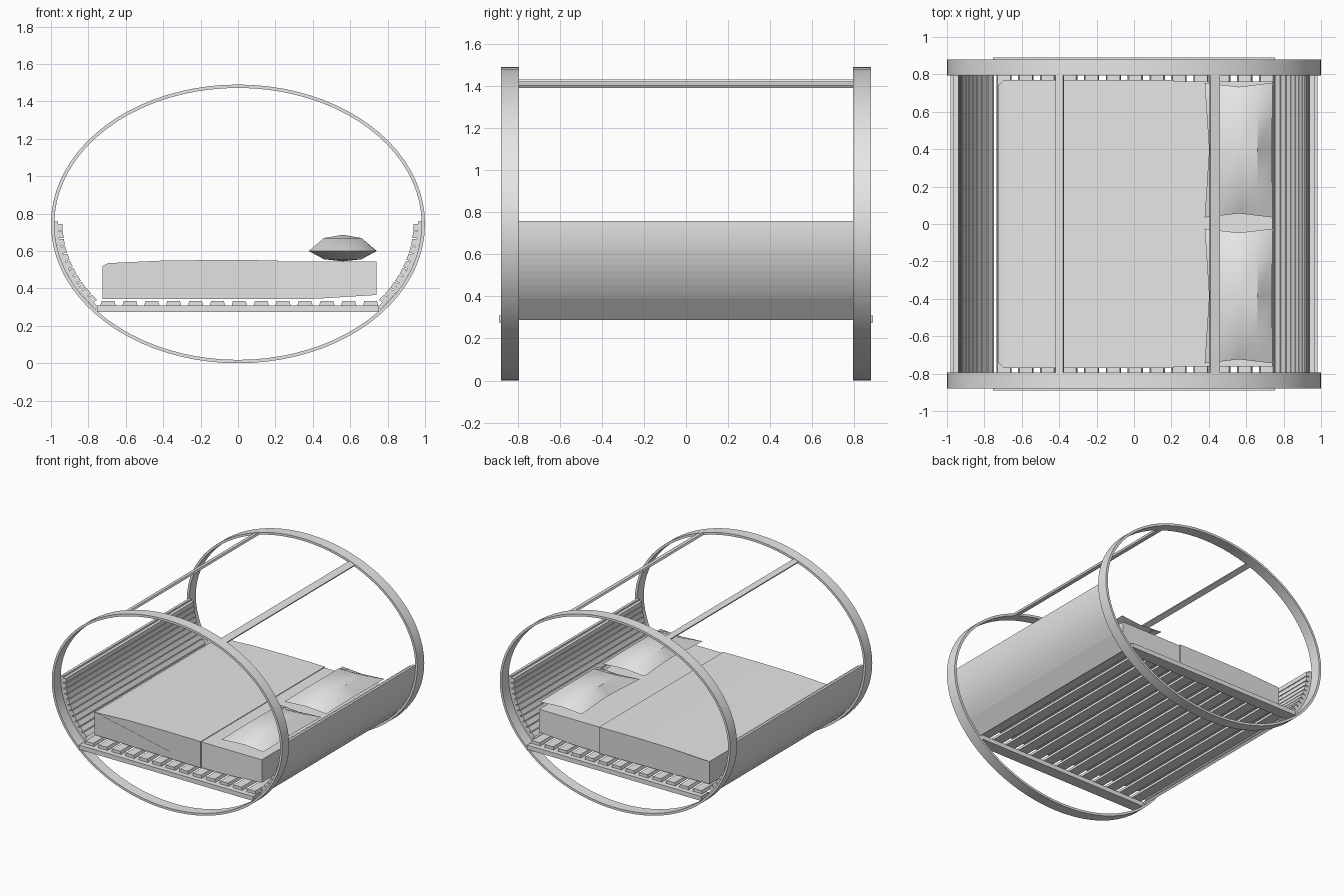
import bpy, bmesh, math

cube = bpy.data.objects.get("Cube")
if cube:
    bpy.data.objects.remove(cube, do_unlink=True)

GREY = (0.8, 0.8, 0.8, 1)
mat = bpy.data.materials.new("plain_grey")
mat.use_nodes = True
mat.diffuse_color = GREY
mat.node_tree.nodes["Principled BSDF"].inputs["Base Color"].default_value = GREY

CENTRE_Z = 0.745
RING_IN, RING_OUT = 0.795, 0.88


def finish(name, bm, smooth=False):
    bmesh.ops.recalc_face_normals(bm, faces=bm.faces)
    mesh = bpy.data.meshes.new(name)
    bm.to_mesh(mesh)
    bm.free()
    mesh.materials.append(mat)
    obj = bpy.data.objects.new(name, mesh)
    bpy.context.collection.objects.link(obj)
    if smooth:
        bpy.ops.object.select_all(action="DESELECT")
        obj.select_set(True)
        bpy.context.view_layer.objects.active = obj
        bpy.ops.object.shade_smooth_by_angle(angle=math.radians(30))
    return obj


def add_band(bm, inset, thick, angles, y0, y1, closed=False):
    """Strip that follows the oval, set in from its outer edge."""
    rows = []
    for t in angles:
        c, s = math.cos(t), math.sin(t)
        row = []
        for d, y in ((inset, y0), (inset, y1), (inset + thick, y1), (inset + thick, y0)):
            row.append(bm.verts.new(((1 - d) * c, y, CENTRE_Z + (CENTRE_Z - d) * s)))
        rows.append(row)
    pairs = list(zip(rows, rows[1:]))
    if closed:
        pairs.append((rows[-1], rows[0]))
    else:
        bm.faces.new(rows[0])
        bm.faces.new(rows[-1])
    for a, b in pairs:
        for i in range(4):
            j = (i + 1) % 4
            bm.faces.new((a[i], a[j], b[j], b[i]))


def add_box(bm, x0, x1, y0, y1, z0, z1):
    verts = bmesh.ops.create_cube(bm, size=1)["verts"]
    for v in verts:
        v.co.x = x1 if v.co.x > 0 else x0
        v.co.y = y1 if v.co.y > 0 else y0
        v.co.z = z1 if v.co.z > 0 else z0
    return verts


def prism(name, profile, half_y):
    bm = bmesh.new()
    ends = [[bm.verts.new((x, y, z)) for x, z in profile] for y in (-half_y, half_y)]
    for end in ends:
        bm.faces.new(end)
    n = len(profile)
    for i in range(n):
        j = (i + 1) % n
        bm.faces.new((ends[0][i], ends[0][j], ends[1][j], ends[1][i]))
    return bm


# Oval end hoops
for name, y0, y1 in (("front_hoop", -RING_OUT, -RING_IN), ("back_hoop", RING_IN, RING_OUT)):
    bm = bmesh.new()
    add_band(bm, 0, 0.018, [math.tau * i / 80 for i in range(80)], y0, y1, True)
    finish(name, bm, True)

# Canopy bars joining the hoops
for name, x0, x1 in (("right_top_bar", -0.42, -0.38), ("left_top_bar", 0.41, 0.46)):
    bm = bmesh.new()
    add_band(bm, 0.003, 0.015, [math.acos(x0), math.acos(x1)], -RING_IN, RING_IN)
    finish(name, bm)

# Curved side walls: outer facets, one plain lower facet, inner slats
for side, flip in (("left", False), ("right", True)):
    def turn(deg):
        t = math.radians(deg)
        return math.pi - t if flip else t

    bm = bmesh.new()
    stops = [1 - 30 * i / 11 for i in range(12)] + [-39]
    add_band(bm, 0.018, 0.02, [turn(d) for d in stops], -RING_IN, RING_IN)
    finish(side + "_wall", bm)

    bm = bmesh.new()
    step = 37 / 11
    for i in range(11):
        top = -i * step
        add_band(bm, 0.038, 0.024, [turn(top), turn(top - step * 0.85)], -RING_IN, RING_IN)
    finish(side + "_wall_slats", bm)

# Base rails under the slats
for name, s in (("front_rail", -1), ("back_rail", 1)):
    bm = bmesh.new()
    ys = sorted((s * 0.80, s * 0.89))
    add_box(bm, -0.755, 0.755, ys[0], ys[1], 0.275, 0.31)
    finish(name, bm)

# Base slats with chamfered top edges
bm = bmesh.new()
for i in range(13):
    x = -0.695 + i * 0.117
    for v in add_box(bm, x - 0.041, x + 0.041, -0.85, 0.85, 0.308, 0.333):
        if v.co.z > 0.32:
            v.co.x += 0.007 if v.co.x < x else -0.007
finish("base_slats", bm)

# Mattress head end
bm = prism("mattress", [(0.2, 0.343), (0.42, 0.345), (0.74, 0.365), (0.74, 0.545), (0.2, 0.545)], 0.762)
finish("mattress", bm)

# Blanket over the foot end, with cut corners
bm = prism("blanket", [(-0.725, 0.343), (0.215, 0.343), (0.215, 0.55), (-0.1, 0.552),
                       (-0.4, 0.549), (-0.695, 0.54), (-0.725, 0.52)], 0.77)
for v in bm.verts:
    if v.co.x < -0.72:
        v.co.y *= 0.965
    elif v.co.x < -0.6:
        v.co.z -= 0.005
finish("blanket", bm)

# Two plump pillows with pulled-out corners
STOPS = (-1, -0.55, 0, 0.55, 1)
RISE = {1: 0, 0.55: 0.8, 0: 1}


def pillow(name, y_mid):
    bm = bmesh.new()
    for sign, height in ((1, 0.087), (-1, 0.055)):
        grid = []
        for u in STOPS:
            row = []
            for v in STOPS:
                h = min(RISE[abs(u)], RISE[abs(v)])
                pull_x = 1 - 0.13 * (1 - abs(v)) * (u == -1) - 0.03 * (1 - abs(v)) * (u == 1)
                pull_y = 1 - 0.06 * (1 - abs(u)) * (abs(v) == 1)
                row.append(bm.verts.new((0.56 + 0.182 * u * pull_x,
                                         y_mid + 0.36 * v * pull_y,
                                         0.6 + sign * height * h)))
            grid.append(row)
        for i in range(4):
            for j in range(4):
                bm.faces.new((grid[i][j], grid[i + 1][j], grid[i + 1][j + 1], grid[i][j + 1]))
    bmesh.ops.remove_doubles(bm, verts=bm.verts, dist=0.0005)
    finish(name, bm, True)


pillow("back_pillow", 0.395)
pillow("front_pillow", -0.385)
